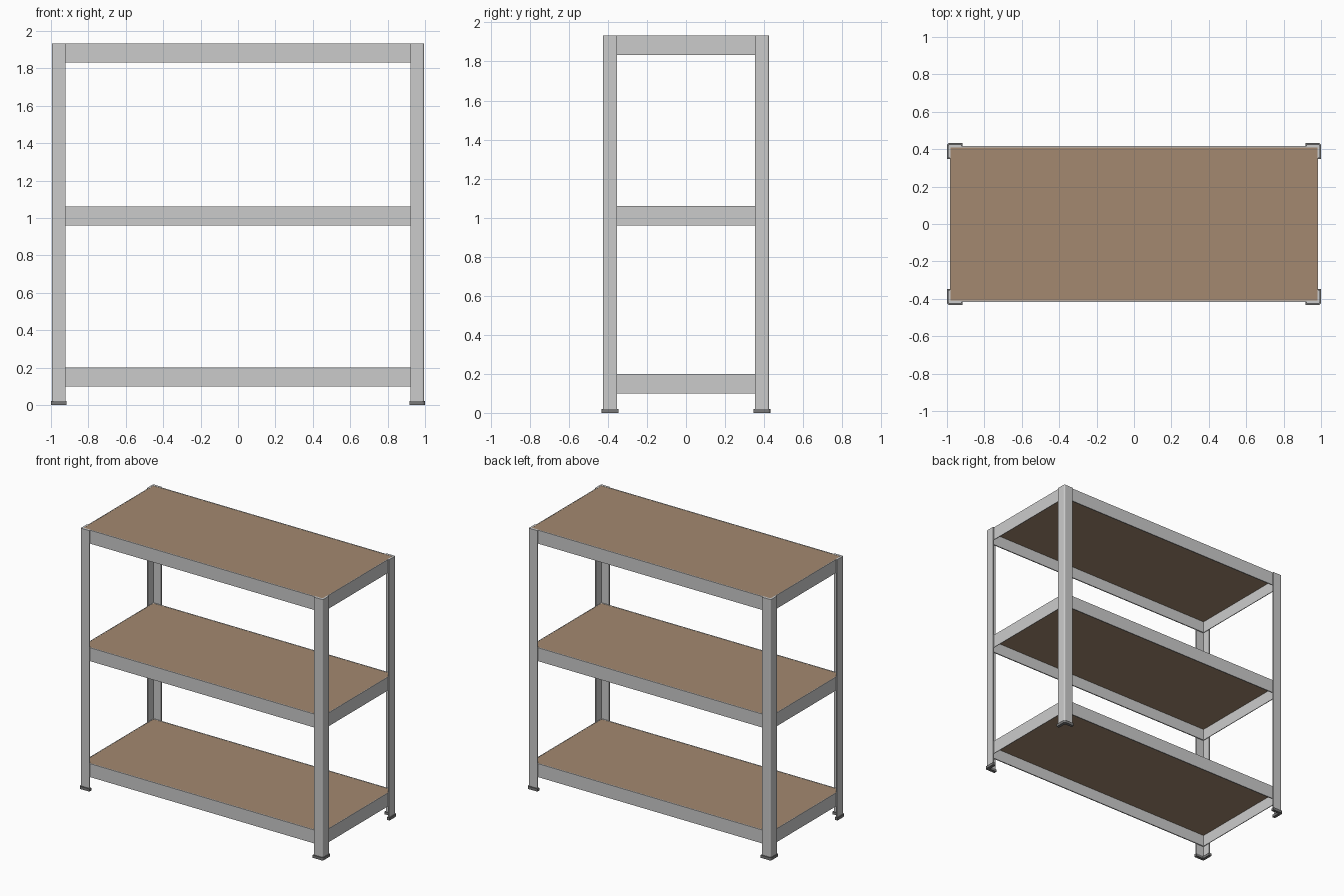
import bpy, bmesh, math

if "Cube" in bpy.data.objects:
    bpy.data.objects.remove(bpy.data.objects["Cube"])


def material(name, rgb):
    m = bpy.data.materials.new(name)
    m.diffuse_color = (*rgb, 1)
    m.use_nodes = True
    m.node_tree.nodes["Principled BSDF"].inputs["Base Color"].default_value = m.diffuse_color
    return m


STEEL = material("light grey steel", (0.60, 0.60, 0.60))
WOOD = material("brown board", (0.37, 0.25, 0.16))
RUBBER = material("dark grey rubber", (0.19, 0.19, 0.19))


def prism(name, outline, z0, z1, mat):
    """Extrude a plan outline from z0 up to z1."""
    bm = bmesh.new()
    face = bm.faces.new([bm.verts.new((x, y, z0)) for x, y in outline])
    ext = bmesh.ops.extrude_face_region(bm, geom=[face])
    for v in ext["geom"]:
        if isinstance(v, bmesh.types.BMVert):
            v.co.z = z1
    bmesh.ops.recalc_face_normals(bm, faces=bm.faces)
    me = bpy.data.meshes.new(name)
    bm.to_mesh(me)
    bm.free()
    me.materials.append(mat)
    ob = bpy.data.objects.new(name, me)
    bpy.context.collection.objects.link(ob)
    return ob


def box(name, x0, x1, y0, y1, z0, z1, mat):
    return prism(name, [(x0, y0), (x1, y0), (x1, y1), (x0, y1)], z0, z1, mat)


def angle_outline(ox, oy, ix, iy, t, r, sx, sy):
    """L-shaped plan with a rounded outer corner, mirrored by sx and sy."""
    arc = [(ox - r + r * math.cos(a), oy - r + r * math.sin(a))
           for a in (i * math.pi / 8 for i in range(5))]
    pts = [(ox, iy)] + arc + [(ix, oy), (ix, oy - t), (ox - t, oy - t), (ox - t, iy)]
    return [(x * sx, y * sy) for x, y in pts]


# Corner posts and rubber feet
for sx, side in ((-1, "left"), (1, "right")):
    for sy, end in ((-1, "front"), (1, "back")):
        prism(f"{end}_{side}_post",
              angle_outline(0.994, 0.425, 0.922, 0.353, 0.009, 0.009, sx, sy),
              0.005, 1.932, STEEL)
        prism(f"{end}_{side}_foot",
              angle_outline(1.0, 0.433, 0.916, 0.347, 0.022, 0.014, sx, sy),
              0.0, 0.02, RUBBER)

# Shelf levels: four beams around a thin board
for level, top in (("bottom", 0.20), ("middle", 1.06), ("top", 1.932)):
    low = top - 0.10
    for s, end in ((-1, "front"), (1, "back")):
        y0, y1 = sorted((s * 0.416, s * 0.408))
        box(f"{level}_{end}_beam", -0.985, 0.985, y0, y1, low, top, STEEL)
    for s, side in ((-1, "left"), (1, "right")):
        x0, x1 = sorted((s * 0.985, s * 0.980))
        box(f"{level}_{side}_beam", x0, x1, -0.408, 0.408, low, top, STEEL)
    box(f"{level}_board", -0.980, 0.980, -0.408, 0.408, top - 0.014, top - 0.001, WOOD)
